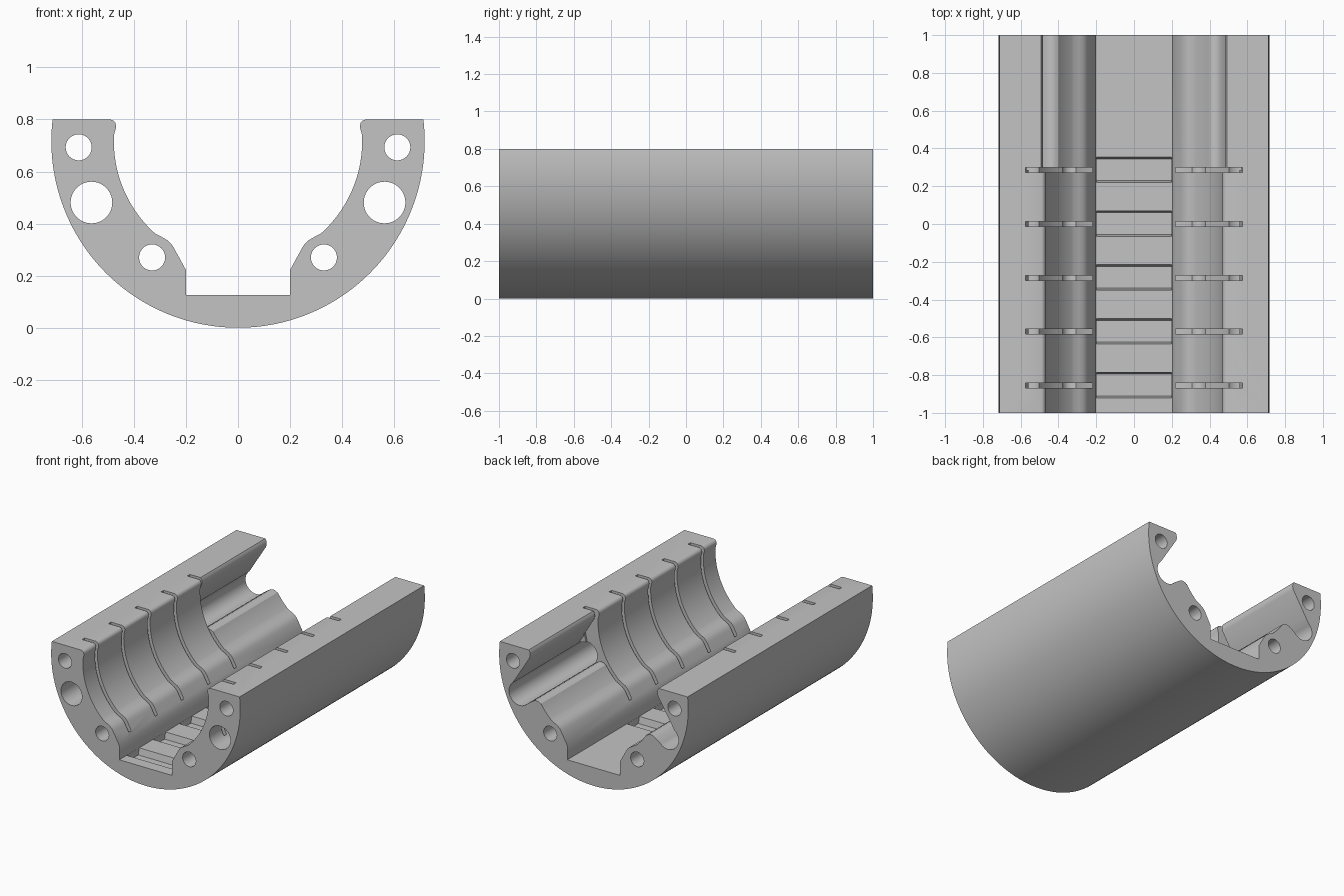
import bpy
import bmesh
from math import sin, cos, radians

cube = bpy.data.objects.get("Cube")
if cube:
    bpy.data.objects.remove(cube, do_unlink=True)

AXIS_Z = 0.717      # height of the shared cylinder axis
OUTER_R = 0.717
INNER_R = 0.477

grey = bpy.data.materials.new("plain grey")
grey.use_nodes = True
grey.diffuse_color = (0.55, 0.55, 0.55, 1)
grey.node_tree.nodes["Principled BSDF"].inputs["Base Color"].default_value = grey.diffuse_color


def arc(radius, start, end, steps, cx=0, cz=AXIS_Z):
    angles = [radians(start + (end - start) * i / steps) for i in range(steps + 1)]
    return [(cx + radius * cos(a), cz + radius * sin(a)) for a in angles]


def mirrored(points):
    return [(-x, z) for x, z in reversed(points)]


def add_prism(bm, rings):
    """Bridge two matching loops of 3D points and cap both ends."""
    a, b = [[bm.verts.new(p) for p in ring] for ring in rings]
    bm.faces.new(a)
    bm.faces.new(b)
    for i in range(len(a)):
        j = (i + 1) % len(a)
        bm.faces.new((a[i], a[j], b[j], b[i]))


def along_y(bm, profile, y0, y1):
    add_prism(bm, [[(x, y, z) for x, z in profile] for y in (y0, y1)])


def both_sides(bm, profile, y0, y1):
    along_y(bm, profile, y0, y1)
    along_y(bm, mirrored(profile), y0, y1)


def make_object(name, bm):
    bmesh.ops.recalc_face_normals(bm, faces=bm.faces[:])
    mesh = bpy.data.meshes.new(name)
    bm.to_mesh(mesh)
    bm.free()
    mesh.materials.append(grey)
    obj = bpy.data.objects.new(name, mesh)
    bpy.context.collection.objects.link(obj)
    return obj


# Trough body: outer shell, rounded lip, inner cradle, shoulder, channel
half = arc(OUTER_R, -90, 6.65, 56)
half += [(0.49, 0.80), (0.479, 0.796), (0.471, 0.787), (0.468, 0.775), (0.47, 0.762)]
half += arc(INNER_R, 3, -48, 28)
half += [(0.29, 0.347), (0.268, 0.334), (0.255, 0.32), (0.246, 0.306),
         (0.20, 0.222), (0.20, 0.125)]
bm = bmesh.new()
along_y(bm, half + mirrored(half[1:]), -1, 1)
body = make_object("trough_body", bm)

# Lengthwise rod holes
holes = bmesh.new()
for x, z, r in ((0.612, 0.693, 0.05), (0.563, 0.481, 0.08), (0.33, 0.27, 0.05)):
    both_sides(holes, arc(r, 0, 352.5, 47, x, z), -1.1, 1.1)

# Open side grooves in the rear part
groove = [(0.493, 0.80), (0.484, 0.785), (0.482, 0.765), (0.487, 0.745),
          (0.627, 0.522), (0.563, 0.481), (0.53, 0.41),
          (0.468, 0.453), (0.452, 0.463), (0.435, 0.467), (0.418, 0.464),
          (0.40, 0.454), (0.30, 0.60), (0.30, 0.83), (0.493, 0.83)]
grooves = bmesh.new()
both_sides(grooves, groove, 0.285, 1.1)

# Thin curved slots and stepped floor pockets, evenly spaced
slot = arc(0.58, -67.7, 11.2, 32) + [(0.30, 0.83), (0.22, 0.50)]
slots = bmesh.new()
pockets = bmesh.new()
for i in range(5):
    y = 0.285 * (1 - i)
    both_sides(slots, slot, y - 0.0135, y + 0.0135)
    pocket = [(y - 0.065, 0.15), (y - 0.065, 0.125), (y - 0.055, 0.08),
              (y + 0.06, 0.08), (y + 0.07, 0.125), (y + 0.07, 0.15)]
    add_prism(pockets, [[(x, py, z) for py, z in pocket] for x in (-0.1995, 0.1995)])

cutters = [make_object(name, mesh) for name, mesh in (
    ("hole_cutter", holes), ("groove_cutter", grooves),
    ("slot_cutter", slots), ("pocket_cutter", pockets))]
for cutter in cutters:
    cutter.hide_render = True
    mod = body.modifiers.new(cutter.name, "BOOLEAN")
    mod.operation = "DIFFERENCE"
    mod.solver = "EXACT"
    mod.object = cutter

# Bake the cuts and remove the cutters
bpy.context.view_layer.update()
graph = bpy.context.evaluated_depsgraph_get()
result = bpy.data.meshes.new_from_object(body.evaluated_get(graph))
body.modifiers.clear()
body.data = result
result.materials.clear()
result.materials.append(grey)
for poly in result.polygons:
    poly.material_index = 0
for cutter in cutters:
    bpy.data.objects.remove(cutter, do_unlink=True)

bpy.ops.object.select_all(action="DESELECT")
body.select_set(True)
bpy.context.view_layer.objects.active = body
bpy.ops.object.shade_smooth_by_angle(angle=radians(30))
